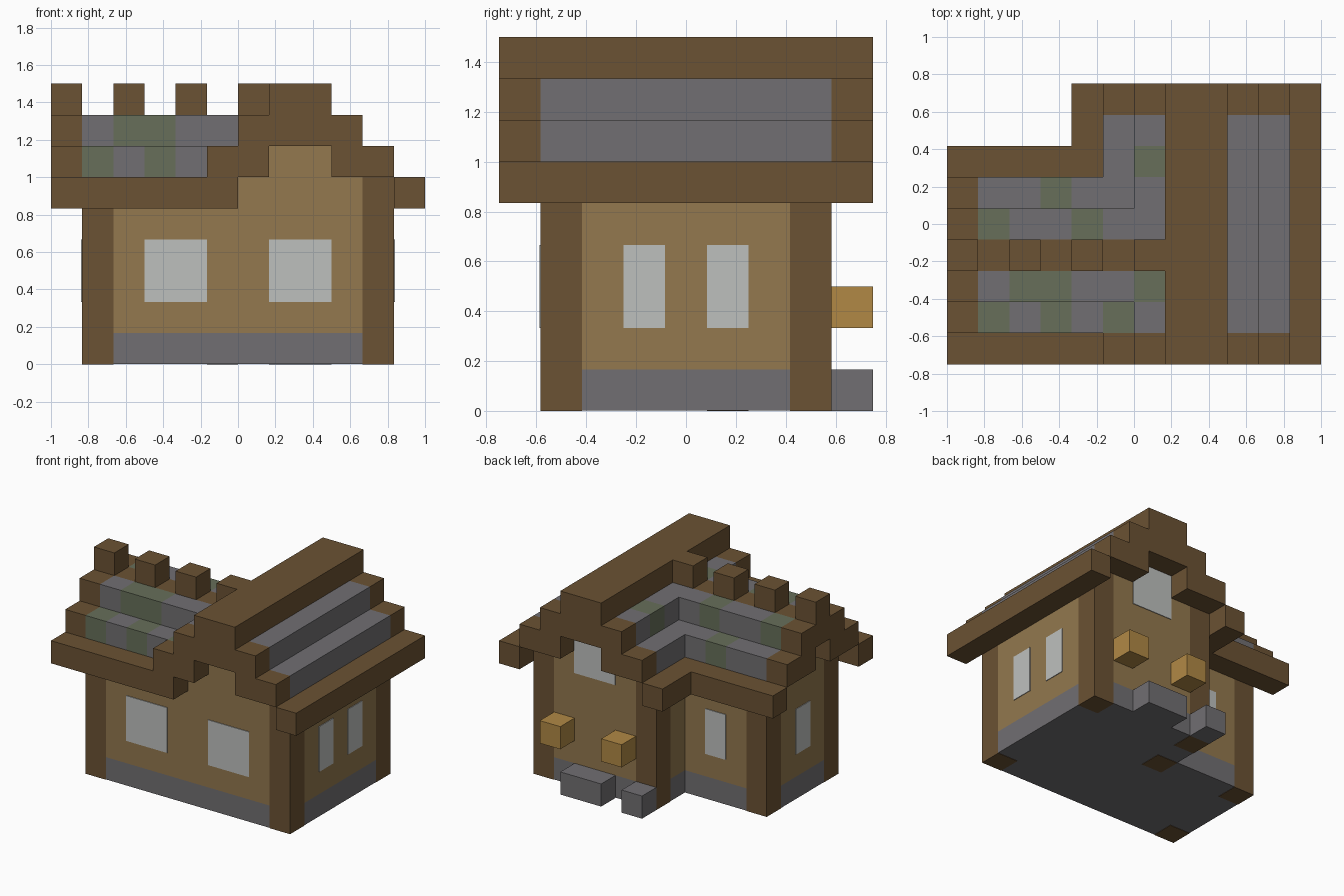
import bpy
import bmesh
from mathutils import Matrix, Vector

old = bpy.data.objects.get("Cube")
if old:
    bpy.data.objects.remove(old, do_unlink=True)

U = 1 / 6                      # one building block
ORIGIN = Vector((-6, -4.5, 0))


def material(name, rgb):
    lin = [((c / 255 + 0.055) / 1.055) ** 2.4 for c in rgb] + [1]
    m = bpy.data.materials.new(name)
    m.use_nodes = True
    m.diffuse_color = lin
    bsdf = m.node_tree.nodes["Principled BSDF"]
    bsdf.inputs["Base Color"].default_value = lin
    bsdf.inputs["Roughness"].default_value = 0.9
    return m


WOOD = material("dark wood", (107, 82, 51))
PLASTER = material("tan plaster", (147, 120, 78))
STONE = material("grey stone", (113, 111, 114))
MOSS = material("mossy stone", (103, 111, 90))
GLASS = material("pale glass", (190, 192, 190))
LAMP = material("amber lamp", (177, 137, 69))


def blocks(name, mat, boxes):
    """One object made of boxes (x0, x1, y0, y1, z0, z1) in block units."""
    bm = bmesh.new()
    for x0, x1, y0, y1, z0, z1 in boxes:
        a, b = Vector((x0, y0, z0)), Vector((x1, y1, z1))
        place = Matrix.Translation(((a + b) / 2 + ORIGIN) * U)
        bmesh.ops.create_cube(bm, size=1, matrix=place @ Matrix.Diagonal((*((b - a) * U), 1)))
    mesh = bpy.data.meshes.new(name)
    bm.to_mesh(mesh)
    bm.free()
    mesh.materials.append(mat)
    ob = bpy.data.objects.new(name, mesh)
    bpy.context.collection.objects.link(ob)
    return ob


# L-shaped walls on a stone footing, leaving the corners free for posts
footprint = [(6, 10, 1, 8), (5, 11, 2, 7), (2, 6, 1, 6), (1, 3, 2, 5)]
blocks("stone_footing", STONE, [(*f, 0.015, 1) for f in footprint])
blocks("plaster_walls", PLASTER, [(*f, 1, 5) for f in footprint])

# Stepped gable infill of both wings
blocks("main_gable_infill", PLASTER, [(6, 10, 1, 8, 5, 6), (7, 9, 1, 8, 6, 7)])
blocks("side_gable_infill", PLASTER, [(1, 6, 2, 5, 5, 6), (1, 6, 3, 4, 6, 7)])

# Corner posts
corners = [(1, 1), (10, 1), (10, 7), (5, 7), (5, 5), (1, 5)]
blocks("corner_posts", WOOD, [(x, x + 1, y, y + 1, 0, 6) for x, y in corners])

# Main roof: ridge, eaves and stepped gable trim at both ends
blocks("main_ridge", WOOD, [(7, 9, 0, 9, 8, 9)])
blocks("main_eaves", WOOD, [(11, 12, 0, 9, 5, 6), (4, 5, 6, 9, 5, 6)])
for name, y in (("front_gable_trim", 0), ("back_gable_trim", 8)):
    blocks(name, WOOD, [(5, 7, y, y + 1, 6, 7), (9, 11, y, y + 1, 6, 7),
                        (6, 10, y, y + 1, 7, 8)])

# Side roof: eaves, ridge beam, battlement blocks and gable trim
blocks("side_eaves", WOOD, [(0, 6, 0, 1, 5, 6), (0, 5, 6, 7, 5, 6)])
blocks("side_ridge_beam", WOOD, [(0, 7, 3, 4, 7, 8)])
blocks("ridge_blocks", WOOD, [(x, x + 1, 3, 4, 8, 9) for x in range(0, 8, 2)])
blocks("side_gable_trim", WOOD, [(0, 1, 1, 3, 6, 7), (0, 1, 4, 6, 6, 7),
                                 (0, 1, 2, 5, 7, 8)])

# Stepped stone roof; each letter is a tile, s for stone and m for moss
blocks("right_roof_steps", STONE, [(9, 10, 1, 8, 7, 8), (10, 11, 1, 8, 6, 7)])
tiles = {"s": [], "m": []}


def tile_row(pattern, x, y, z, along_y=False):
    for n, kind in enumerate(pattern):
        px, py = (x, y + n) if along_y else (x + n, y)
        tiles[kind].append((px, px + 1, py, py + 1, z, z + 1))


tile_row("msmsm", 1, 1, 6)
tile_row("smmss", 1, 2, 7)
tile_row("mssms", 1, 4, 7)
tile_row("ssms", 1, 5, 6)
tile_row("sss", 5, 5, 6, True)
tile_row("sm", 6, 1, 7, True)
tile_row("ssms", 6, 4, 7, True)
blocks("stone_roof_tiles", STONE, tiles["s"])
blocks("mossy_roof_tiles", MOSS, tiles["m"])

# Windows as thin panes on the walls
T = 0.03
blocks("front_windows", GLASS, [(x, x + 2, 1 - T, 1, 2, 4) for x in (3, 7)])
blocks("right_windows", GLASS, [(11, 11 + T, y, y + 1, 2, 4) for y in (3, 5)])
blocks("side_wing_end_window", GLASS, [(1 - T, 1, 3, 4, 2, 4)])
blocks("side_wing_back_window", GLASS, [(3, 4, 6, 6 + T, 2, 4)])
blocks("back_gable_window", GLASS, [(7, 9, 8, 8 + T, 5, 7)])

# Doorstep, stone block and lamps at the back
blocks("back_doorstep", STONE, [(7, 9, 8, 9, 0, 1)])
blocks("back_stone_block", STONE, [(5, 6, 8, 9, 0, 1)])
blocks("back_lamps", LAMP, [(x, x + 1, 8, 9, 2, 3) for x in (6, 9)])
